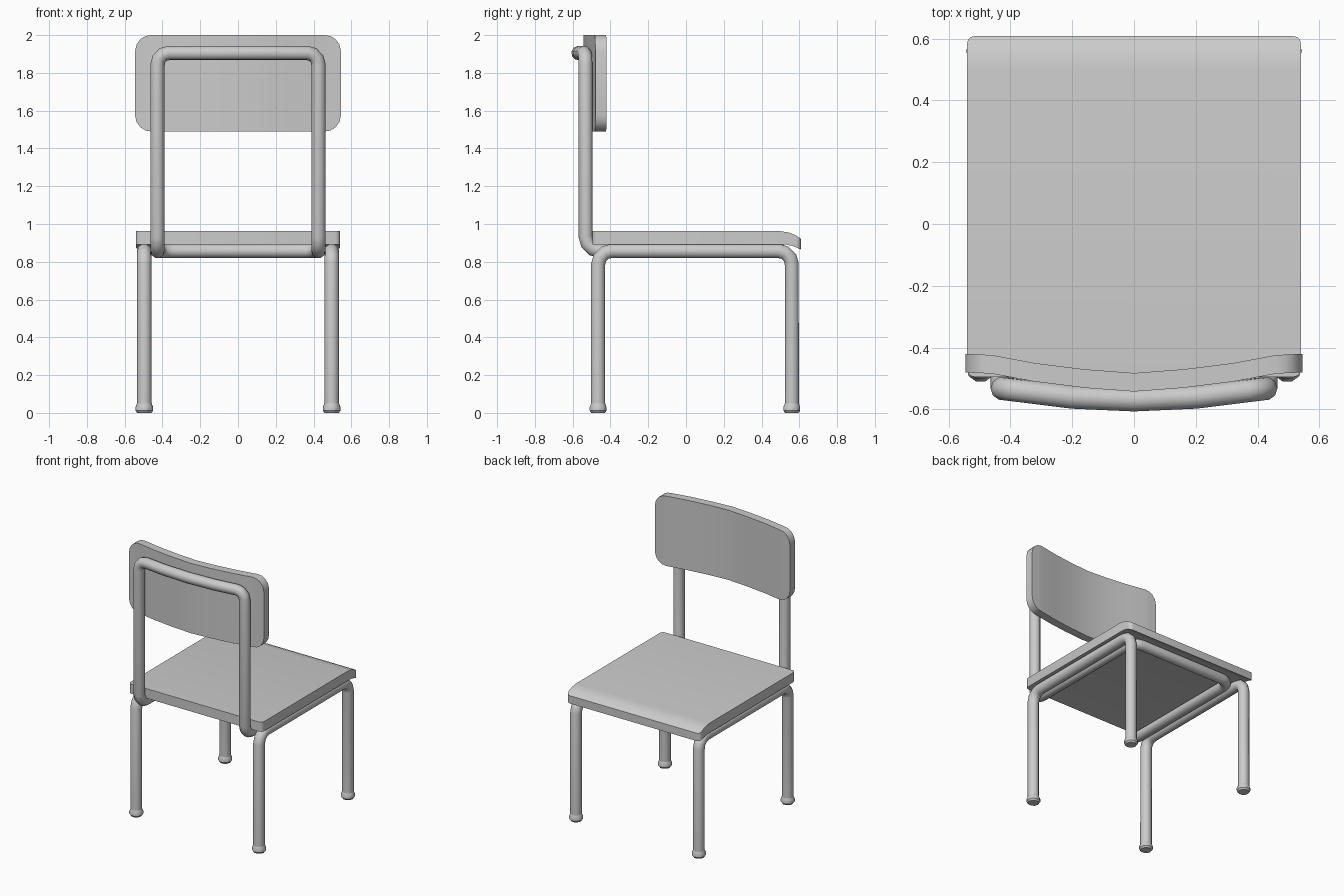
import bpy, bmesh, math
from mathutils import Vector

if "Cube" in bpy.data.objects:
    bpy.data.objects.remove(bpy.data.objects["Cube"])


def finish(ob, angle=35):
    bpy.ops.object.select_all(action='DESELECT')
    ob.select_set(True)
    bpy.context.view_layer.objects.active = ob
    if ob.type == 'CURVE':
        bpy.ops.object.convert(target='MESH')
    bpy.ops.object.shade_smooth_by_angle(angle=math.radians(angle))


def add_mesh(name, bm):
    bmesh.ops.recalc_face_normals(bm, faces=bm.faces)
    me = bpy.data.meshes.new(name)
    bm.to_mesh(me)
    bm.free()
    ob = bpy.data.objects.new(name, me)
    bpy.context.collection.objects.link(ob)
    finish(ob)
    return ob


def tube(name, corners, radius, cyclic=False):
    """Tube through (x, y, z, bend radius) corners, each bend filleted."""
    pts = []
    n = len(corners)
    for i, (x, y, z, r) in enumerate(corners):
        p = Vector((x, y, z))
        if r == 0:
            pts.append(p)
            continue
        a = p + (Vector(corners[i - 1][:3]) - p).normalized() * r
        b = p + (Vector(corners[(i + 1) % n][:3]) - p).normalized() * r
        for k in range(4):
            t = k / 3
            # weighted blend approximates a circular bend
            w = (1 - t) ** 2, 1.414 * t * (1 - t), t * t
            pts.append((a * w[0] + p * w[1] + b * w[2]) / sum(w))
    cu = bpy.data.curves.new(name, 'CURVE')
    cu.dimensions = '3D'
    cu.bevel_depth = radius
    cu.bevel_resolution = 3
    cu.use_fill_caps = True
    sp = cu.splines.new('POLY')
    sp.points.add(len(pts) - 1)
    for q, p in zip(sp.points, pts):
        q.co = (*p, 1)
    sp.use_cyclic_u = cyclic
    ob = bpy.data.objects.new(name, cu)
    bpy.context.collection.objects.link(ob)
    finish(ob, 50)


def prism(outline, offset):
    """Extrude a closed outline along an offset vector."""
    bm = bmesh.new()
    f = bm.faces.new([bm.verts.new(p) for p in outline])
    ext = bmesh.ops.extrude_face_region(bm, geom=[f], use_keep_orig=True)
    moved = [g for g in ext['geom'] if isinstance(g, bmesh.types.BMVert)]
    bmesh.ops.translate(bm, verts=moved, vec=offset)
    return bm


def round_edges(bm, test, radius, segments):
    edges = [e for e in bm.edges if test(*[v.co for v in e.verts])]
    bmesh.ops.bevel(bm, geom=edges, offset=radius, segments=segments,
                    profile=0.5, affect='EDGES')


# Seat: side profile with a drooping front lip, rounded plan corners
top = [(-0.495, 0.962), (0.50, 0.962), (0.545, 0.955), (0.578, 0.942), (0.608, 0.922)]
low = [(0.608, 0.865), (0.57, 0.882), (0.53, 0.891), (-0.495, 0.892)]
bm = prism([(-0.54, y, z) for y, z in top + low], (1.08, 0, 0))
round_edges(bm, lambda a, b: abs(a.z - b.z) > 0.04 and abs(a.x - b.x) < 1e-4
            and abs(a.y - b.y) < 1e-4, 0.025, 3)
add_mesh("seat", bm)

# Backrest: curved plan strip, rounded upper and lower corners
half = [(0.545, -0.42), (0.46, -0.424), (0.32, -0.45), (0.16, -0.47)]
line = half + [(0, -0.482)] + [(-x, y) for x, y in reversed(half)]
bm = bmesh.new()
z0, z1, R = 1.49, 2.0, 0.085
cols = []
for x, y in line:
    cols.append((x, y, 0 if abs(x) < 0.5 else R))
# extra columns follow the rounded corners
for s in (1, -1):
    for a in (25, 50, 70):
        t = math.radians(a)
        cols.append((s * (0.46 + R * math.cos(t)), -0.42 - 0.004 * (1 - math.cos(t)),
                     R * (1 - math.sin(t))))
cols.sort()
rings = [[bm.verts.new(p) for p in ((x, y, z0 + d), (x, y, z1 - d),
                                    (x, y - 0.06, z1 - d), (x, y - 0.06, z0 + d))]
         for x, y, d in cols]
for r, q in zip(rings, rings[1:]):
    for k in range(4):
        j = (k + 1) % 4
        bm.faces.new((r[k], r[j], q[j], q[k]))
bm.faces.new(rings[0])
bm.faces.new(rings[-1])
add_mesh("backrest", bm)

# Back frame: one closed loop under the seat and up behind the backrest
X, Y, Z, T, B = 0.426, -0.532, 0.857, 1.905, 0.075
right = [(X, 0.50, Z, B), (X, Y, Z, B), (X, Y, T, 0.06), (0.2, -0.56, T, 0)]
left = [(-x, y, z, r) for x, y, z, r in reversed(right)]
tube("back_frame", right + [(0, -0.569, T, 0)] + left, 0.038, True)

# Leg hoops and feet
for side, s in (("right", 1), ("left", -1)):
    x = 0.496 * s
    tube(side + "_leg_hoop", [(x, -0.465, 0.02, 0), (x, -0.465, Z, 0.07),
                              (x, 0.56, Z, 0.07), (x, 0.56, 0.02, 0)], 0.039)
    for end, y in (("rear", -0.465), ("front", 0.56)):
        bm = bmesh.new()
        prof = [(0.038, 0), (0.047, 0.012), (0.047, 0.03), (0.038, 0.052)]
        rings = [[bm.verts.new((x + r * math.cos(k * math.tau / 10),
                                y + r * math.sin(k * math.tau / 10), z))
                  for k in range(10)] for r, z in prof]
        for a, b in zip(rings, rings[1:]):
            for k in range(10):
                j = (k + 1) % 10
                bm.faces.new((a[k], a[j], b[j], b[k]))
        bm.faces.new(rings[0])
        bm.faces.new(rings[-1])
        add_mesh(f"{side}_{end}_foot", bm)
